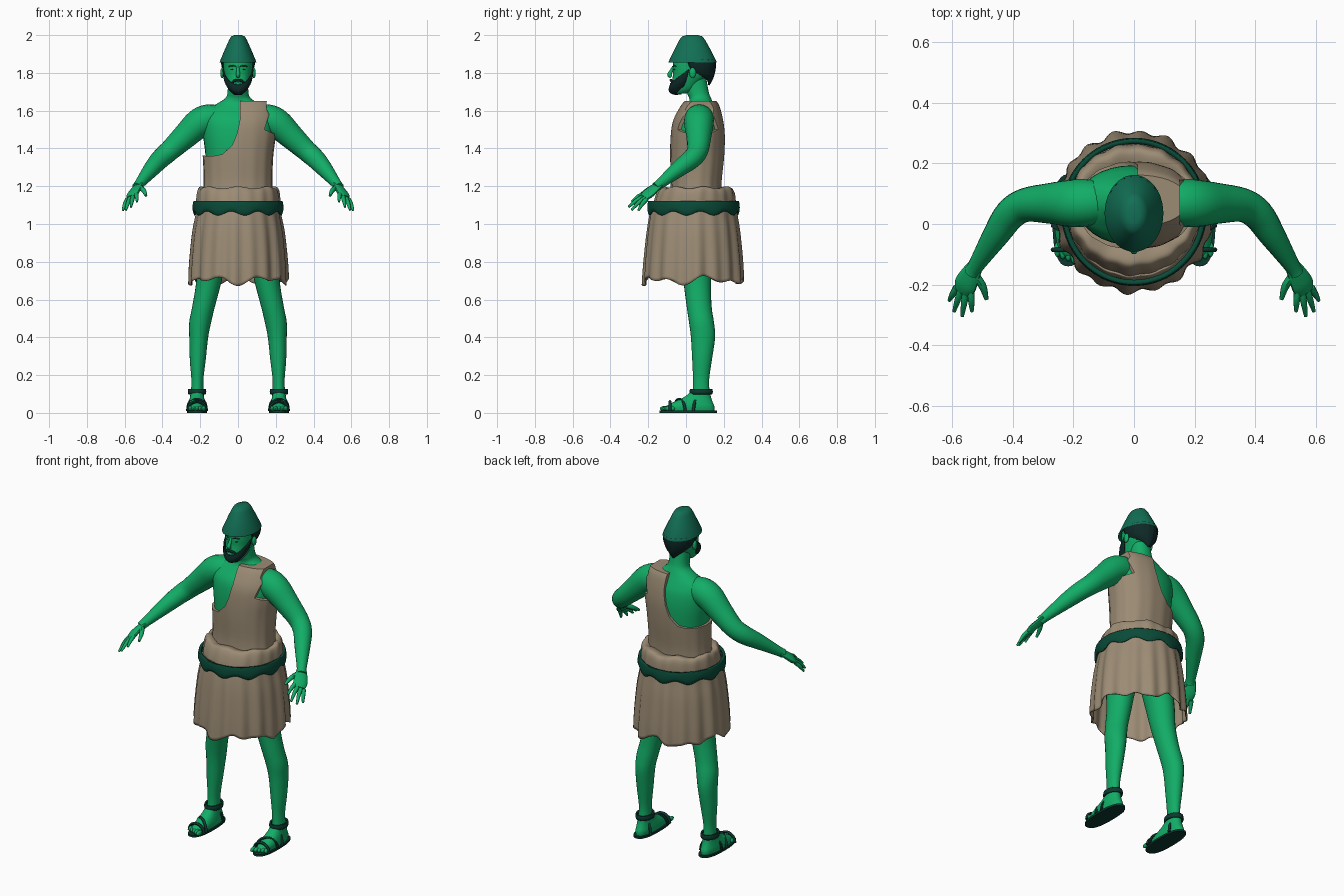
import bpy, bmesh, math
from mathutils import Vector, Matrix

if "Cube" in bpy.data.objects:
    bpy.data.objects.remove(bpy.data.objects["Cube"])


def material(name, rgb):
    m = bpy.data.materials.new(name)
    m.use_nodes = True
    m.diffuse_color = (*rgb, 1)
    m.node_tree.nodes["Principled BSDF"].inputs["Base Color"].default_value = (*rgb, 1)
    return m


SKIN = material("green skin", (.006, .42, .135))
CLOTH = material("tan cloth", (.33, .26, .175))
HAT = material("teal felt", (.006, .16, .09))
BELT = material("dark green belt", (.003, .07, .04))
HAIR = material("dark hair", (.004, .022, .02))
LEATHER = material("sandal leather", (.004, .04, .03))
made = []


def finish(name, bm, mat, thick=0):
    bmesh.ops.recalc_face_normals(bm, faces=bm.faces)
    me = bpy.data.meshes.new(name)
    bm.to_mesh(me)
    bm.free()
    me.materials.append(mat)
    ob = bpy.data.objects.new(name, me)
    bpy.context.scene.collection.objects.link(ob)
    if thick:
        mod = ob.modifiers.new("thickness", 'SOLIDIFY')
        mod.thickness, mod.offset = thick, 0
    made.append(ob)
    return ob


def spline(rows, n):
    """Catmull-Rom interpolation of rows of numbers."""
    out = []
    for i in range(len(rows) - 1):
        a, b, c, d = (rows[max(0, min(len(rows) - 1, i + k))] for k in (-1, 0, 1, 2))
        for s in range(n):
            t = s / n
            out.append([.5 * (2 * q + (r - p) * t + (2 * p - 5 * q + 4 * r - w) * t * t
                              + (3 * q - p - 3 * r + w) * t ** 3)
                        for p, q, r, w in zip(a, b, c, d)])
    return out + [list(rows[-1])]


def loft(name, loops, mat, closed=True, caps=True, thick=0):
    bm = bmesh.new()
    vs = [[bm.verts.new(p) for p in loop] for loop in loops]
    n = len(vs[0])
    for a, b in zip(vs, vs[1:]):
        for i in range(n if closed else n - 1):
            j = (i + 1) % n
            bm.faces.new((a[i], a[j], b[j], b[i]))
    if caps:
        bm.faces.new(vs[0])
        bm.faces.new(vs[-1])
    return finish(name, bm, mat, thick)


def rings(name, rows, mat, n=4, seg=32, p=2, warp=None, arc=None, caps=True, thick=0):
    """Stack of level ovals; each row is z, cx, cy, rx, ry."""
    rows = spline(rows, n)
    lo, hi = arc or (0, 360)
    count = seg + 1 if arc else seg
    loops = []
    for k, (z, cx, cy, rx, ry) in enumerate(rows):
        loop = []
        for i in range(count):
            a = math.radians(lo + (hi - lo) * i / seg)
            c, s = math.cos(a), math.sin(a)
            f, dz = warp(a, k / (len(rows) - 1)) if warp else (1, 0)
            loop.append((cx + f * rx * math.copysign(abs(c) ** (2 / p), c),
                         cy + f * ry * math.copysign(abs(s) ** (2 / p), s), z + dz))
        loops.append(loop)
    return loft(name, loops, mat, not arc, caps and not arc, thick)


def tube(name, rows, mat, side=(0, 0, 1), n=4, seg=14, flat=1):
    """Round tube; each row is x, y, z, radius."""
    rows = spline(rows, n)
    pts = [Vector(r[:3]) for r in rows]
    loops = []
    for i, r in enumerate(rows):
        d = (pts[min(i + 1, len(pts) - 1)] - pts[max(i - 1, 0)]).normalized()
        u = d.cross(Vector(side)).normalized()
        v = u.cross(d)
        loops.append([pts[i] + r[3] * (flat * math.cos(a) * u + math.sin(a) * v)
                      for a in (math.tau * k / seg for k in range(seg))])
    return loft(name, loops, mat)


def ball(name, loc, size, mat):
    bm = bmesh.new()
    bmesh.ops.create_uvsphere(bm, u_segments=14, v_segments=9, radius=1,
                              matrix=Matrix.Translation(loc) @ Matrix.Diagonal((*size, 1)))
    return finish(name, bm, mat)


# Torso with neck
rings("torso", [(1.0, 0, .05, .16, .12), (1.2, 0, .055, .165, .12), (1.36, 0, .06, .172, .13),
                (1.47, 0, .063, .185, .13), (1.55, 0, .066, .188, .117), (1.6, 0, .075, .165, .088),
                (1.635, 0, .08, .115, .066), (1.665, 0, .075, .068, .058),
                (1.7, 0, .062, .055, .058), (1.78, 0, .05, .054, .056)], SKIN, p=2.2)

# One-shoulder tunic: a body shell trimmed to an outline seen from the front
tunic = rings("tunic_top", [(1.12, 0, .05, .19, .14), (1.22, 0, .055, .181, .134),
                            (1.36, 0, .06, .186, .143), (1.47, 0, .063, .2, .143),
                            (1.55, 0, .065, .202, .132), (1.62, 0, .074, .19, .105),
                            (1.65, 0, .077, .175, .085)], CLOTH, seg=72, p=2.2,
              warp=lambda a, t: (1 + .012 * (1 - t) * math.sin(15 * a), 0))
outline = [(.01, 1.7), (.012, 1.56), (-.005, 1.48), (-.03, 1.42), (-.08, 1.37), (-.13, 1.36),
           (-.3, 1.365), (-.3, 1.1), (.3, 1.1), (.3, 1.475), (.2, 1.475), (.14, 1.5),
           (.165, 1.58), (.15, 1.61), (.155, 1.7)]
cutter = loft("tunic_outline_cutter", [[(x, y, z) for x, z in outline] for y in (-.5, .5)], CLOTH)
cutter.hide_render = True
trim = tunic.modifiers.new("trim", 'BOOLEAN')
trim.operation, trim.solver, trim.object = 'INTERSECT', 'EXACT', cutter
bpy.context.view_layer.objects.active = tunic
bpy.ops.object.modifier_apply(modifier="trim")
made.remove(cutter)
bpy.data.objects.remove(cutter)


# Bloused waist, belt and pleated skirt
def ruffle(a):
    return math.sin(18 * a) + .5 * math.sin(11 * a + 1)


rings("bloused_waist", [(1.08, 0, .045, .218, .215), (1.13, 0, .05, .218, .21),
                        (1.175, 0, .055, .212, .197), (1.19, 0, .055, .198, .175),
                        (1.175, 0, .055, .17, .12)], CLOTH, seg=108, caps=False, thick=.006,
      warp=lambda a, t: (1 + .012 * ruffle(a), .006 * math.sin(7 * a)))
rings("belt", [(1.06, 0, .04, .226, .23), (1.075, 0, .04, .232, .236), (1.1, 0, .04, .232, .236),
               (1.12, 0, .04, .228, .232)], BELT, seg=96, caps=False, thick=.016,
      warp=lambda a, t: (1, (1 - t) * .012 * math.sin(10 * a)))
rings("skirt", [(.7, 0, .04, .258, .262), (.8, 0, .04, .254, .257), (.95, 0, .04, .24, .243),
                (1.05, 0, .04, .222, .228), (1.11, 0, .045, .214, .216)], CLOTH, seg=144,
      caps=False, thick=.006,
      warp=lambda a, t: (1 + (.008 + .026 * (1 - t)) * ruffle(a) * .8,
                         (1 - t) * .014 * (math.sin(5 * a) + math.sin(9 * a))))

# Head, nose, mouth
rings("head", [(1.69, 0, -.03, .03, .035), (1.71, 0, -.015, .048, .062), (1.75, 0, .005, .062, .08),
               (1.79, 0, .028, .073, .097), (1.83, 0, .033, .077, .103), (1.87, 0, .035, .076, .1),
               (1.91, 0, .035, .055, .07)], SKIN, p=2.2)
tube("nose", [(0, -.066, 1.835, .006), (0, -.078, 1.81, .009), (0, -.088, 1.79, .012),
              (0, -.078, 1.778, .008)], SKIN, side=(1, 0, 0))
ball("lower_lip", (0, -.078, 1.742), (.017, .008, .006), SKIN)

# Beard rises into sideburns; hair wraps the back of the head
FRONT = -math.pi / 2
rings("beard", [(1.687, 0, -.03, .02, .025), (1.695, 0, -.025, .045, .055),
                (1.712, 0, -.012, .064, .076), (1.735, 0, .0, .068, .082)], HAIR,
      arc=(-190, 10), thick=.008,
      warp=lambda a, t: (1 + .16 * t * (abs(a - FRONT) / 1.75) ** 2,
                         .085 * t * (abs(a - FRONT) / 1.75) ** 1.5))
tube("moustache", [(-.04, -.06, 1.735, .005), (-.022, -.074, 1.756, .007), (0, -.08, 1.762, .007),
                   (.022, -.074, 1.756, .007), (.04, -.06, 1.735, .005)], HAIR)
rings("hair", [(1.735, 0, .07, .055, .05), (1.77, 0, .065, .072, .075), (1.82, 0, .055, .083, .098),
               (1.87, 0, .045, .086, .108)], HAIR, arc=(-22, 202), thick=.008,
      warp=lambda a, t: (1 + .02 * math.sin(20 * a), (1 - t) * .05 * abs(math.cos(a))))

# Conical felt hat
rings("hat", [(1.87, 0, .035, .08, .105), (1.855, 0, .035, .097, .127), (1.862, 0, .035, .096, .126),
              (1.93, 0, .034, .067, .092), (1.975, 0, .033, .047, .068), (1.993, 0, .033, .036, .054),
              (2.0, 0, .033, .018, .03)], HAT, n=1, seg=40)

for s, tag in ((1, "left"), (-1, "right")):
    # Face details
    ball(tag + "_ear", (s * .084, .035, 1.8), (.01, .018, .028), SKIN)
    ball(tag + "_eye", (s * .03, -.06, 1.818), (.011, .006, .004), HAIR)
    tube(tag + "_eyebrow", [(s * .012, -.068, 1.834, .003), (s * .03, -.064, 1.839, .004),
                            (s * .048, -.052, 1.834, .003)], BELT, seg=8)

    # Arm and hand
    tube(tag + "_arm", [(s * x, y, z, r) for x, y, z, r in (
        (.11, .072, 1.56, .07), (.16, .07, 1.555, .078), (.21, .068, 1.53, .078),
        (.28, .068, 1.465, .067), (.36, .062, 1.39, .056), (.41, .03, 1.345, .052),
        (.455, -.035, 1.295, .044), (.52, -.135, 1.215, .027), (.535, -.16, 1.195, .026))],
         SKIN, seg=20)
    across = Vector((s * .8, .2, -.5)).normalized()
    tube(tag + "_palm", [(s * x, y, z, r) for x, y, z, r in (
        (.52, -.135, 1.215, .026), (.538, -.165, 1.19, .034), (.556, -.2, 1.16, .04),
        (.565, -.222, 1.14, .032))], SKIN, side=across, flat=.45)
    knuckles = Vector((s * .562, -.215, 1.145))
    tips = {"index": (.535, -.288, 1.118), "middle": (.567, -.304, 1.09),
            "ring": (.594, -.288, 1.074), "little": (.61, -.252, 1.072)}
    for k, (finger, (x, y, z)) in enumerate(tips.items()):
        base = knuckles + across * (k - 1.5) * .019
        mid = base.lerp(Vector((s * x, y, z)), .5) + Vector((0, 0, .006))
        tube(f"{tag}_{finger}_finger", [(*base, .012), (*mid, .011), (s * x, y, z, .006)],
             SKIN, side=across, seg=8)
    tube(tag + "_thumb", [(s * .527, -.165, 1.2, .014), (s * .5, -.205, 1.178, .013),
                          (s * .487, -.248, 1.15, .007)], SKIN, side=across, seg=8)

    # Leg
    fx = s * .217
    rings(tag + "_leg", [(z, s * cx, cy, rx, ry) for z, cx, cy, rx, ry in (
        (1.0, .1, .05, .09, .1), (.8, .14, .055, .076, .085), (.68, .157, .06, .066, .072),
        (.56, .183, .07, .06, .066), (.48, .2, .082, .058, .066), (.4, .208, .09, .05, .064),
        (.28, .213, .085, .042, .052), (.18, .215, .08, .032, .043), (.11, .216, .08, .033, .045),
        (.05, .217, .08, .036, .055))], SKIN, seg=24)

    # Foot with toes
    rings(tag + "_foot", [(.012, fx, .02, .043, .13), (.035, fx, .022, .046, .128),
                          (.06, fx, .04, .042, .1), (.085, fx, .062, .037, .07),
                          (.115, fx, .078, .034, .05)], SKIN, p=2.3)
    for k in range(5):
        ball(f"{tag}_toe_{k + 1}", (fx + s * (k - 2) * .018, -.112 + .007 * k, .023),
             (.011, .026, .014), SKIN)

    # Sandal sole and straps
    rings(tag + "_sole", [(0, fx, .012, .052, .152), (.012, fx, .012, .052, .152)],
          LEATHER, n=1, p=2.5)
    rings(tag + "_ankle_strap", [(.1, fx, .08, .041, .054), (.112, fx, .08, .044, .057),
                                 (.126, fx, .08, .041, .054)], LEATHER, caps=False, thick=.01)
    for part, y, h, lean in (("toe", -.085, .05, .0), ("instep", -.035, .062, .03),
                             ("heel", .07, .078, -.03)):
        arch = [(fx + s * .05 * math.cos(a), y + lean * math.cos(a), .01 + h * math.sin(a), .008)
                for a in (math.pi * k / 8 for k in range(9))]
        tube(f"{tag}_{part}_strap", arch, LEATHER, side=(0, 1, 0), n=2, seg=8)

# Smooth shading with crisp folds
bpy.ops.object.select_all(action='DESELECT')
for ob in made:
    ob.select_set(True)
bpy.context.view_layer.objects.active = made[0]
bpy.ops.object.shade_smooth_by_angle(angle=math.radians(45))
